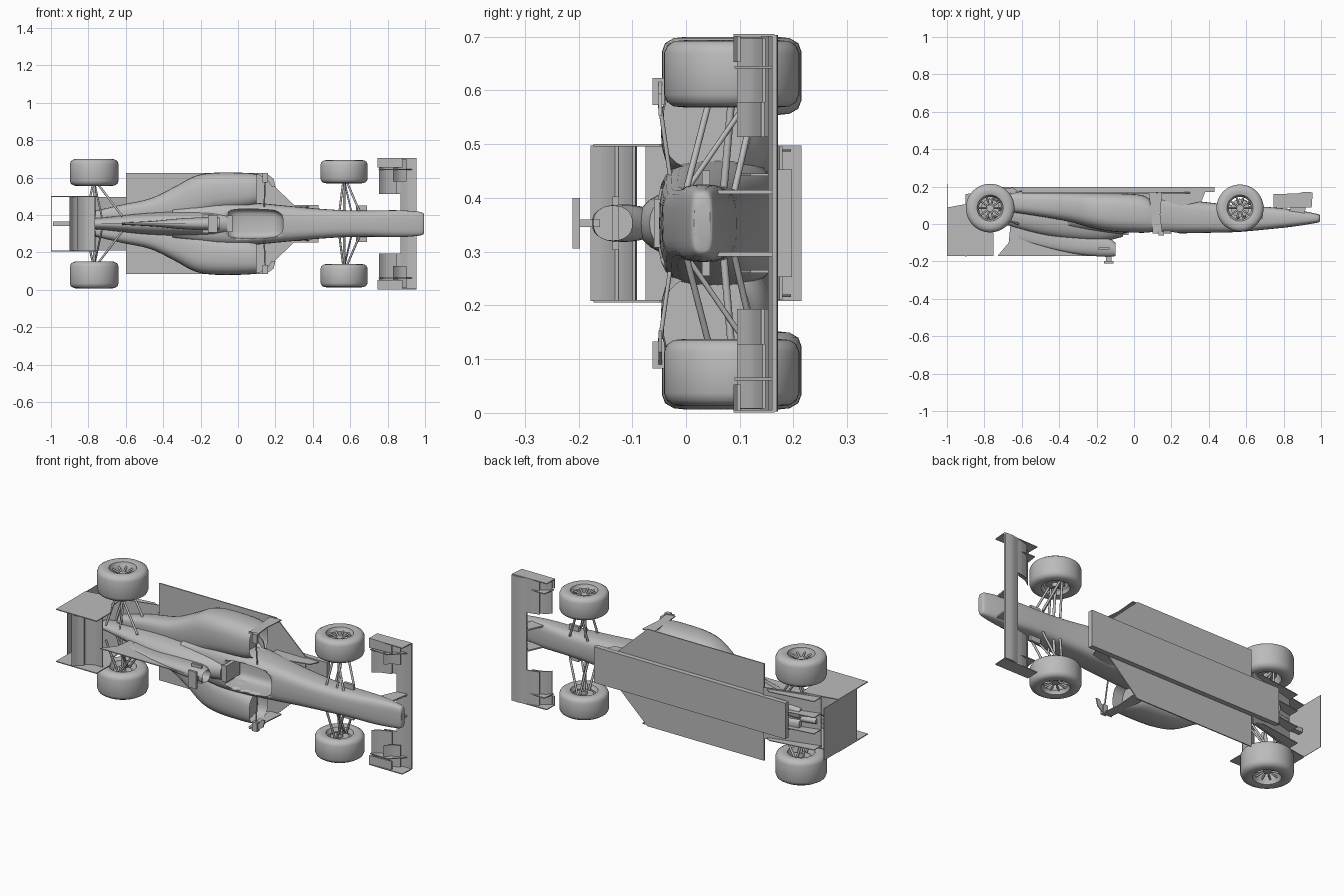
import bpy, bmesh, math
from mathutils import Matrix, Vector

cube = bpy.data.objects.get("Cube")
if cube:
    bpy.data.objects.remove(cube)

grey = bpy.data.materials.new("plain_grey")
grey.use_nodes = True
grey.diffuse_color = (0.5, 0.5, 0.5, 1)
grey.node_tree.nodes["Principled BSDF"].inputs["Base Color"].default_value = (0.5, 0.5, 0.5, 1)

# Parts are built as (length, width, height), then laid on the side
LAY = Matrix.Translation((0, 0, 0.353)) @ Matrix.Rotation(math.pi / 2, 4, "X")


def finish(name, bm, smooth=True):
    bmesh.ops.recalc_face_normals(bm, faces=bm.faces)
    bm.transform(LAY)
    me = bpy.data.meshes.new(name)
    bm.to_mesh(me)
    bm.free()
    me.materials.append(grey)
    ob = bpy.data.objects.new(name, me)
    bpy.context.collection.objects.link(ob)
    if smooth:
        bpy.ops.object.select_all(action="DESELECT")
        ob.select_set(True)
        bpy.context.view_layer.objects.active = ob
        bpy.ops.object.shade_smooth_by_angle(angle=math.radians(40))
    return ob


def spline(rows, steps=5):
    out = []
    for i in range(len(rows) - 1):
        a, b = rows[max(i - 1, 0)], rows[i]
        c, d = rows[i + 1], rows[min(i + 2, len(rows) - 1)]
        for k in range(steps):
            t = k / steps
            out.append([q + t / 2 * (r - p + t * (2 * p - 5 * q + 4 * r - s + t * (3 * (q - r) + s - p)))
                        for p, q, r, s in zip(a, b, c, d)])
    return out + [rows[-1]]


# Loft of rounded sections: x, inner w, outer w, bottom h, top h
def loft(name, rows, power=3, inlet=False, n=28):
    bm = bmesh.new()
    rings = []
    for x, w0, w1, h0, h1 in spline(rows):
        ring = []
        for i in range(n):
            a = math.tau * i / n
            c, s = (math.copysign(abs(v) ** (2 / power), v) for v in (math.cos(a), math.sin(a)))
            ring.append(bm.verts.new((x, (w0 + w1) / 2 + c * (w1 - w0) / 2,
                                      (h0 + h1) / 2 + s * (h1 - h0) / 2)))
        rings.append(ring)
    for p, q in zip(rings, rings[1:]):
        for i in range(n):
            j = (i + 1) % n
            bm.faces.new((p[i], p[j], q[j], q[i]))
    cap = bm.faces.new(rings[0])
    bm.faces.new(rings[-1])
    if inlet:
        bmesh.ops.inset_region(bm, faces=[cap], thickness=0.008)
        ext = bmesh.ops.extrude_discrete_faces(bm, faces=[cap])["faces"]
        bmesh.ops.translate(bm, verts=ext[0].verts, vec=(-0.06, 0, 0))
    return finish(name, bm)


def centred(rows):
    return [(x, -w, w, a, b) for x, w, a, b in rows]


def prism(name, pts, vec):
    bm = bmesh.new()
    face = bm.faces.new([bm.verts.new(p) for p in pts])
    new = bmesh.ops.extrude_face_region(bm, geom=[face])["geom"]
    bmesh.ops.translate(bm, verts=[v for v in new if isinstance(v, bmesh.types.BMVert)], vec=vec)
    return finish(name, bm, False)


def box(name, x0, x1, w0, w1, h0, h1):
    return prism(name, [(x0, w0, h0), (x1, w0, h0), (x1, w1, h0), (x0, w1, h0)], (0, 0, h1 - h0))


def side_plate(name, outline, w, thick=0.005):
    return prism(name, [(x, w - thick / 2, h) for x, h in outline], (0, thick, 0))


def rod(name, a, b, r=0.005):
    a, b = Vector(a), Vector(b)
    bm = bmesh.new()
    turn = (b - a).to_track_quat("Z", "Y").to_matrix().to_4x4()
    bmesh.ops.create_cone(bm, cap_ends=True, segments=10, radius1=r, radius2=r, depth=(b - a).length,
                          matrix=Matrix.Translation((a + b) / 2) @ turn)
    return finish(name, bm)


# Curved wing strip: chord (x, h) points swept across the width
def wing(name, chord, w0, w1, thick=0.006):
    pts = spline(chord, 4)
    loop = pts + [(x, h - thick) for x, h in reversed(pts)]
    return prism(name, [(x, w0, h) for x, h in loop], (0, w1 - w0, 0))


# Wheel: spun tyre and rim, hub and spokes
def wheel(name, x, w, s, radius, width):
    h, t = -0.085, width / 2
    half = [(0.066, 0.7), (0.07, 0.93), (0.088, 1), (0.108, 0.97), (radius - 0.006, 0.84), (radius, 0.62)]
    profile = [(r, k * t) for r, k in half] + [(r, -k * t) for r, k in reversed(half)]
    profile += [(0.06, -0.6 * t), (0.06, 0.6 * t)]
    bm = bmesh.new()
    rings = []
    for i in range(48):
        a = math.tau * i / 48
        rings.append([bm.verts.new((x + r * math.cos(a), w + k, h + r * math.sin(a))) for r, k in profile])
    for i in range(48):
        p, q = rings[i - 1], rings[i]
        for j in range(len(profile)):
            bm.faces.new((p[j - 1], p[j], q[j], q[j - 1]))
    finish(name + "_tyre", bm)
    rod(name + "_hub", (x, w - s * t * 0.9, h), (x, w + s * t * 0.55, h), 0.018)
    rod(name + "_brake", (x, w - s * t * 0.6, h), (x, w - s * t * 0.1, h), 0.05)
    for i in range(10):
        a = math.tau * i / 10
        rod(name + "_spoke", (x, w + s * t * 0.4, h),
            (x + 0.064 * math.cos(a), w + s * t * 0.6, h + 0.064 * math.sin(a)), 0.005)


# Nose and tub with cut cockpit
tub = loft("nose_and_tub", centred([
    (0.995, 0.045, -0.045, -0.015), (0.975, 0.063, -0.055, -0.006), (0.85, 0.072, -0.078, 0.014),
    (0.7, 0.07, -0.092, 0.03), (0.55, 0.073, -0.1, 0.043), (0.4, 0.083, -0.115, 0.047),
    (0.25, 0.097, -0.135, 0.05), (0.05, 0.115, -0.17, 0.052), (-0.12, 0.115, -0.17, 0.05),
    (-0.35, 0.08, -0.17, 0.02)]), 3.4)
cutter = loft("cockpit_cutter", centred([
    (0.24, 0.03, -0.02, 0.1), (0.225, 0.055, -0.06, 0.1), (0.17, 0.075, -0.09, 0.1),
    (0.0, 0.078, -0.09, 0.1), (-0.05, 0.065, -0.07, 0.1)]), 5)
cutter.hide_render = True
cutter.hide_viewport = True
cut = tub.modifiers.new("cockpit", "BOOLEAN")
cut.operation = "DIFFERENCE"
cut.object = cutter
cut.solver = "EXACT"
box("seat_back", -0.06, -0.03, -0.045, 0.045, -0.06, 0.06)

# Engine cover, air intake, fin and roll hoop camera
loft("engine_cover", centred([
    (-0.06, 0.062, -0.1, 0.068), (-0.16, 0.068, -0.15, 0.09), (-0.3, 0.066, -0.16, 0.085),
    (-0.5, 0.056, -0.16, 0.055), (-0.7, 0.035, -0.15, 0.0), (-0.88, 0.02, -0.12, -0.04)]), 2.2)
loft("air_intake", centred([
    (-0.1, 0.032, 0.1, 0.172), (-0.16, 0.035, 0.06, 0.175), (-0.3, 0.029, 0.04, 0.162),
    (-0.45, 0.015, 0.0, 0.13), (-0.62, 0.006, -0.05, 0.08)]), 2.3, True)
side_plate("engine_fin", [(-0.2, 0.172), (-0.73, 0.172), (-0.67, 0.1), (-0.66, 0.0), (-0.3, 0.0)], 0)
box("camera_bar", -0.16, -0.11, -0.047, 0.047, 0.197, 0.211)
box("camera_stem", -0.15, -0.12, -0.007, 0.007, 0.16, 0.2)
box("hoop_camera", -0.19, -0.13, -0.05, 0.05, 0.125, 0.137)
box("rear_light", -0.99, -0.85, -0.012, 0.012, -0.09, -0.06)

# Floor, plank and diffuser
prism("floor", [(0.12, -0.27, -0.17), (0.3, -0.1, -0.17), (0.3, 0.1, -0.17), (0.12, 0.27, -0.17),
                (-0.6, 0.27, -0.17), (-0.6, -0.27, -0.17)], (0, 0, 0.006))
box("plank", -0.75, 0.43, -0.1, 0.1, -0.197, -0.17)
prism("diffuser", [(-0.6, -0.143, -0.18), (-0.6, 0.143, -0.18), (-0.9, 0.143, -0.1), (-0.9, -0.143, -0.1)],
      (0, 0, 0.006))
for i in range(4):
    side_plate("diffuser_fin", [(-0.62, -0.175), (-0.9, -0.1), (-0.9, -0.16), (-0.65, -0.195)], (i - 1.5) * 0.09, 0.004)
box("rear_panel", -1.0, -0.998, -0.145, 0.145, -0.215, 0.075)

# Rear wing
wing("rear_main_plane", [(-0.765, 0.1), (-0.81, 0.098), (-0.85, 0.115), (-0.87, 0.135)], -0.145, 0.145)
wing("rear_flap", [(-0.855, 0.132), (-0.88, 0.15), (-0.9, 0.178)], -0.145, 0.145)

for side, s in (("right", -1), ("left", 1)):
    # Side pods and vanes
    pod = [(0.1, 0.1, 0.265, -0.12, 0.042), (0.04, 0.08, 0.272, -0.155, 0.047), (-0.12, 0.06, 0.273, -0.165, 0.04),
           (-0.23, 0.03, 0.255, -0.168, 0.02), (-0.34, 0.01, 0.197, -0.17, -0.01), (-0.47, 0, 0.135, -0.17, -0.035),
           (-0.63, 0, 0.1, -0.168, -0.06), (-0.8, 0, 0.06, -0.15, -0.08)]
    loft(side + "_side_pod", [(x, s * a, s * b, c, d) for x, a, b, c, d in pod], 2.8, True)
    side_plate(side + "_pod_vane", [(0.08, -0.17), (0.15, -0.17), (0.14, -0.05), (0.15, 0.04), (0.1, 0.05)], s * 0.262)
    prism(side + "_vane_top", [(0.1, s * 0.27, 0.045), (0.15, s * 0.27, 0.045), (0.19, s * 0.24, 0.045),
                               (0.2, s * 0.2, 0.045), (0.18, s * 0.2, 0.045), (0.16, s * 0.23, 0.045)], (0, 0, 0.006))
    box(side + "_mirror", 0.13, 0.16, s * 0.22, s * 0.27, 0.04, 0.062)
    rod(side + "_mirror_stalk", (0.14, s * 0.09, 0.03), (0.145, s * 0.23, 0.05), 0.004)
    side_plate(side + "_barge_board", [(0.12, -0.17), (0.38, -0.17), (0.36, -0.12), (0.14, -0.07)], s * 0.09)
    box(side + "_nose_camera", 0.63, 0.69, s * 0.065, s * 0.098, -0.045, -0.03)

    # Front wing half
    wing(side + "_front_main_plane", [(0.955, -0.16), (0.91, -0.162), (0.87, -0.153)], 0, s * 0.35, 0.009)
    wing(side + "_front_outer_plane", [(0.88, -0.157), (0.84, -0.152), (0.8, -0.14)], s * 0.16, s * 0.35)
    wing(side + "_front_flap", [(0.85, -0.14), (0.79, -0.122), (0.755, -0.095)], s * 0.16, s * 0.345)
    wing(side + "_front_upper_flap", [(0.9, -0.142), (0.86, -0.125), (0.83, -0.095)], s * 0.225, s * 0.345)
    wing(side + "_front_winglet", [(0.88, -0.095), (0.8, -0.092), (0.745, -0.088)], s * 0.3, s * 0.35)
    side_plate(side + "_front_end_plate", [(0.955, -0.165), (0.745, -0.16), (0.745, -0.088), (0.95, -0.088)], s * 0.35)
    side_plate(side + "_front_fence", [(0.93, -0.16), (0.76, -0.16), (0.75, -0.09), (0.86, -0.09)], s * 0.29)
    side_plate(side + "_wing_pylon", [(0.93, -0.16), (0.87, -0.16), (0.82, -0.05), (0.91, -0.04)], s * 0.058, 0.008)

    # Rear end plate
    side_plate(side + "_rear_end_plate", [(-1, 0.172), (-0.75, 0.172), (-0.75, 0.05), (-0.79, -0.02),
                                          (-0.8, -0.12), (-0.88, -0.11), (-1, -0.088)], s * 0.145)

    # Wheels and suspension
    wheel(side + "_front_wheel", 0.567, s * 0.278, s, 0.126, 0.125)
    wheel(side + "_rear_wheel", -0.769, s * 0.274, s, 0.13, 0.145)
    for axle, x, hub, root, reach in (("front", 0.567, 0.235, 0.06, 0.085), ("rear", -0.769, 0.225, 0.04, 0.15)):
        for h_hub, h_body in ((-0.045, 0.0), (-0.13, -0.09)):
            for dx in (-0.3, 1):
                rod(side + "_" + axle + "_wishbone", (x + 0.01 * dx, s * hub, h_hub),
                    (x + reach * dx, s * root, h_body), 0.006)
        rod(side + "_" + axle + "_push_rod", (x, s * hub, -0.12), (x + 0.04, s * root, 0.0))
        rod(side + "_" + axle + "_axle", (x, s * hub, -0.085), (x, s * root, -0.07), 0.007)
